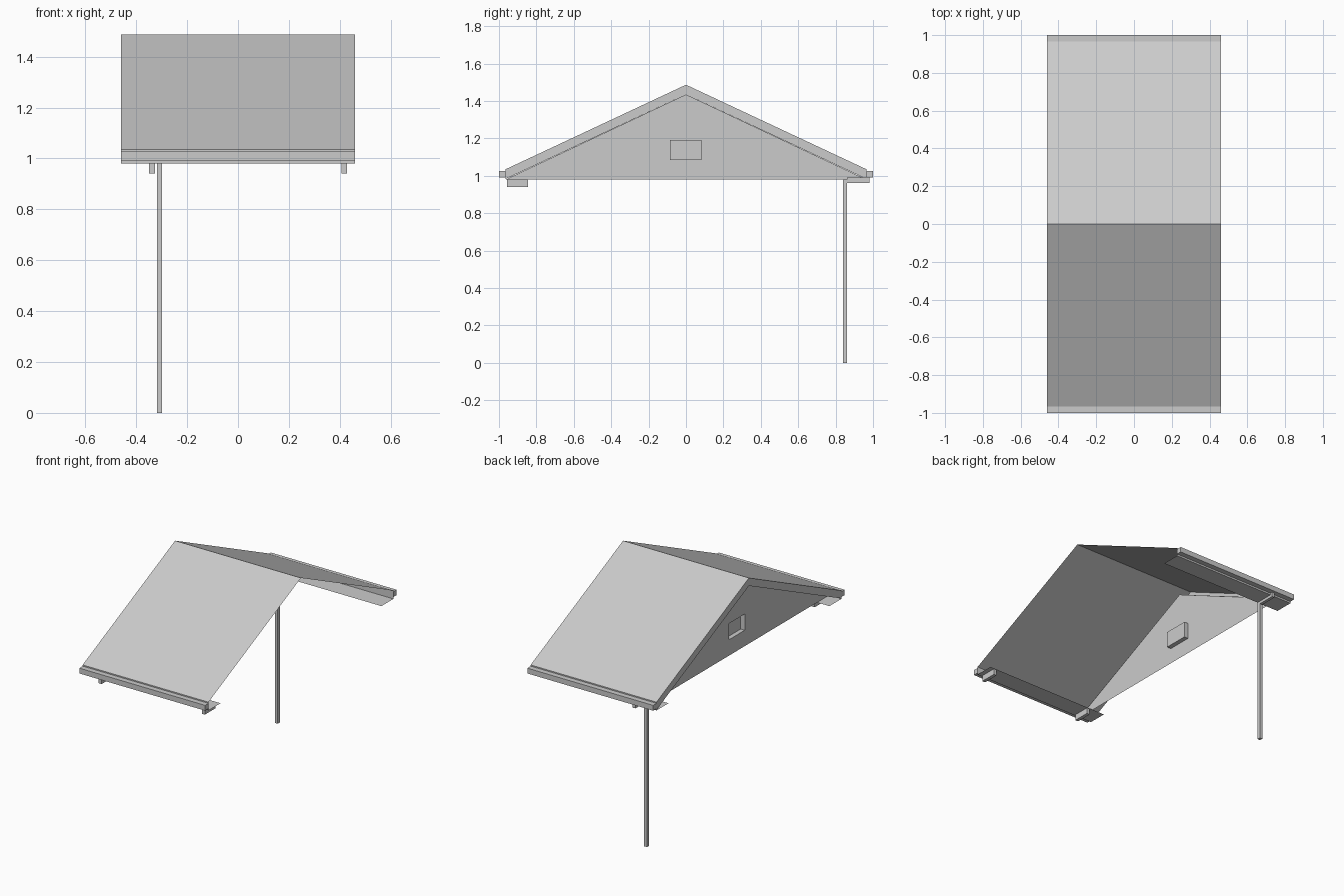
import bpy, bmesh
from mathutils import Vector

if "Cube" in bpy.data.objects:
    bpy.data.objects.remove(bpy.data.objects["Cube"], do_unlink=True)

grey = bpy.data.materials.new("plain grey")
grey.use_nodes = True
colour = (0.6, 0.6, 0.6, 1)
grey.diffuse_color = colour
grey.node_tree.nodes["Principled BSDF"].inputs["Base Color"].default_value = colour

END = 0.46            # half length along the ridge
WALL = -0.37          # gable wall position
RIDGE, EAVE_Y, EAVE_Z = 1.487, 0.965, 1.035
DROP = 0.052          # depth of the rake board
SOFFIT = 0.98


def finish(name, bm):
    mesh = bpy.data.meshes.new(name)
    bm.to_mesh(mesh)
    bm.free()
    mesh.materials.append(grey)
    obj = bpy.data.objects.new(name, mesh)
    bpy.context.collection.objects.link(obj)
    return obj


def box(name, x, y, z):
    bm = bmesh.new()
    bmesh.ops.create_cube(bm, size=1)
    for v in bm.verts:
        v.co = Vector(r[0] if c < 0 else r[1] for c, r in zip(v.co, (x, y, z)))
    return finish(name, bm)


def sheet(name, x0, x1, profile):
    """Sweep a (y, z) profile along x as an open sheet."""
    bm = bmesh.new()
    rows = [[bm.verts.new((x, y, z)) for x in (x0, x1)] for y, z in profile]
    for a, b in zip(rows, rows[1:]):
        bm.faces.new((a[0], a[1], b[1], b[0]))
    return finish(name, bm)


# Roof covering and the sloping lining under the overhang
sheet("roof", -END, END, [(-EAVE_Y, EAVE_Z), (0, RIDGE), (EAVE_Y, EAVE_Z)])
lining = [(EAVE_Y, EAVE_Z - DROP), (0, RIDGE - DROP), (-EAVE_Y, EAVE_Z - DROP)]
sheet("overhang_lining", -END, WALL, lining)

# Eaves: fascia with soffit, and gutter
for side, label in ((-1, "front"), (1, "back")):
    trim = [(side * EAVE_Y, EAVE_Z), (side * EAVE_Y, SOFFIT), (side * 0.84, SOFFIT)]
    sheet(label + "_fascia_and_soffit", -END, END, trim[::-side])
    box(label + "_gutter", (-END, END), sorted((side * EAVE_Y, side)), (0.992, 1.027))

# Rake boards on the closed end
bm = bmesh.new()
for side in (-1, 1):
    pts = [(0, RIDGE), (0, RIDGE - DROP),
           (side * EAVE_Y, EAVE_Z - DROP), (side * EAVE_Y, EAVE_Z)]
    bm.faces.new([bm.verts.new((-END, y, z)) for y, z in pts[::side]])
finish("rake_boards", bm)

# Gable wall with a shallow window recess pressed inward
bm = bmesh.new()
corners = [(-EAVE_Y, SOFFIT), (0, RIDGE - DROP), (EAVE_Y, SOFFIT)]
bm.faces.new([bm.verts.new((WALL, y, z)) for y, z in corners])
for point, normal in (((0, -0.085, 0), (0, 1, 0)), ((0, 0.082, 0), (0, 1, 0)),
                      ((0, 0, 1.085), (0, 0, 1)), ((0, 0, 1.192), (0, 0, 1))):
    bmesh.ops.bisect_plane(bm, geom=bm.verts[:] + bm.edges[:] + bm.faces[:],
                           plane_co=point, plane_no=normal)
pane = min(bm.faces, key=lambda f: (f.calc_center_median() - Vector((WALL, 0, 1.138))).length)
recess = bmesh.ops.extrude_discrete_faces(bm, faces=[pane])["faces"][0]
bmesh.ops.translate(bm, vec=(0.03, 0, 0), verts=recess.verts[:])
bmesh.ops.recalc_face_normals(bm, faces=bm.faces[:])
wall = max(bm.faces, key=lambda f: f.calc_area())
if wall.normal.x > 0:
    bmesh.ops.reverse_faces(bm, faces=bm.faces[:])
finish("gable_wall", bm)

# Support blocks under the front eave
for label, x in (("right", -0.338), ("left", 0.417)):
    box(label + "_support_block", (x - 0.011, x + 0.011), (-0.957, -0.845), (0.941, SOFFIT))

# Downpipe and its arm under the back eave
box("downpipe", (-0.318, -0.298), (0.84, 0.862), (0, SOFFIT))
box("downpipe_arm", (-0.318, -0.298), (0.862, 0.982), (0.962, 0.992))
